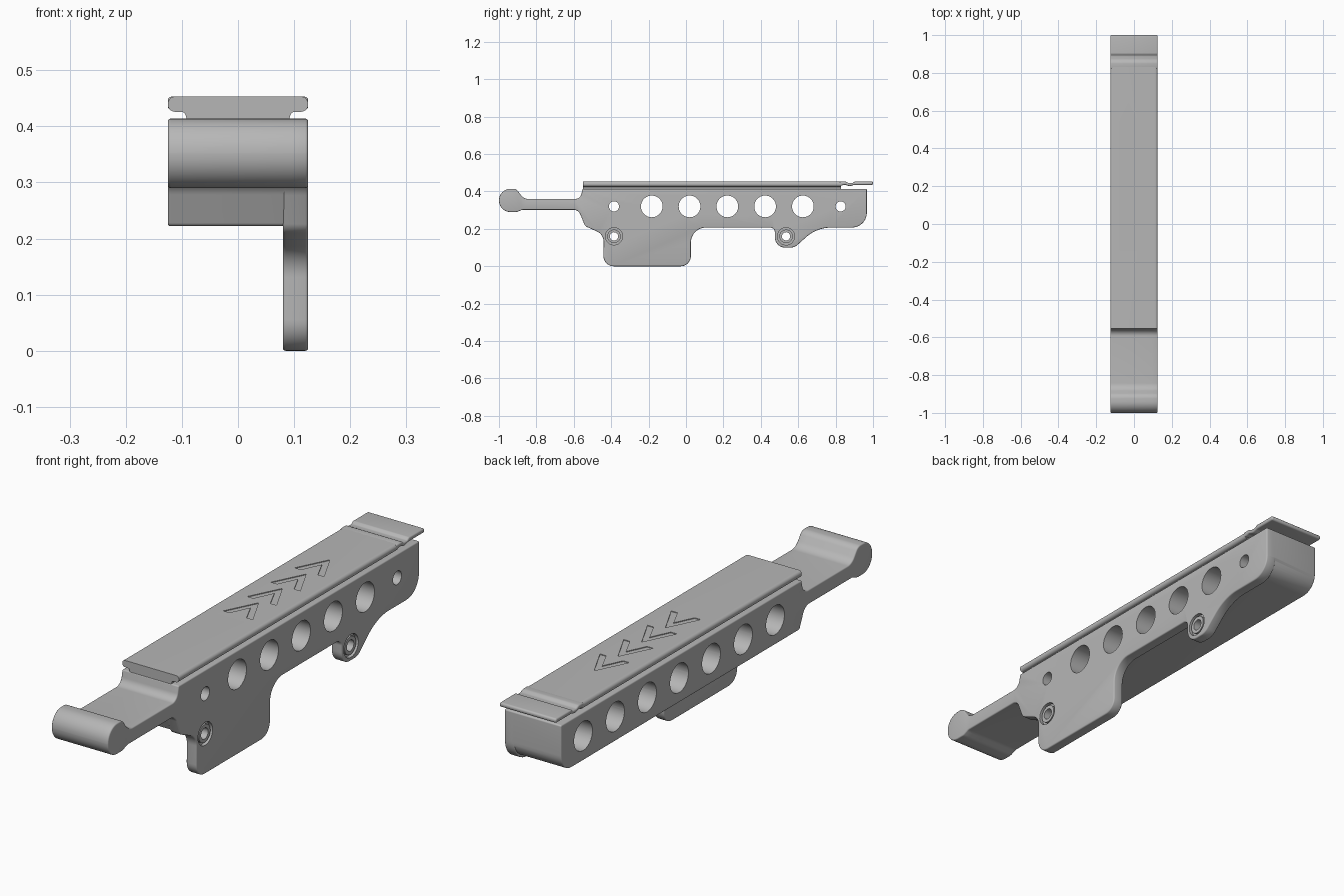
import bpy, bmesh, math
from mathutils import Vector

if "Cube" in bpy.data.objects:
    bpy.data.objects.remove(bpy.data.objects["Cube"])

metal = bpy.data.materials.new("grey metal")
grey = (0.47, 0.47, 0.47, 1)
metal.diffuse_color = grey
metal.use_nodes = True
metal.node_tree.nodes["Principled BSDF"].inputs["Base Color"].default_value = grey


def rounded(points, steps=10):
    """Outline with each corner (a, b, radius) replaced by an arc."""
    out = []
    for i, (a, b, r) in enumerate(points):
        p = Vector((a, b))
        u = (Vector(points[i - 1][:2]) - p).normalized()
        v = (Vector(points[(i + 1) % len(points)][:2]) - p).normalized()
        half = u.angle(v) / 2
        if r == 0:
            out.append(p)
            continue
        centre = p + (u + v).normalized() * r / math.sin(half)
        start = p + u * r / math.tan(half) - centre
        end = p + v * r / math.tan(half) - centre
        turn = start.angle(end)
        for k in range(steps + 1):
            t = k / steps
            out.append(centre + (start * math.sin((1 - t) * turn)
                                 + end * math.sin(t * turn)) / math.sin(turn))
    return out


def prism(name, outline, axis, low, high):
    """Extrude a 2D outline along an axis between two limits."""
    place = {"x": lambda p, d: (d, p[0], p[1]),
             "y": lambda p, d: (p[0], d, p[1]),
             "z": lambda p, d: (p[0], p[1], d)}[axis]
    bm = bmesh.new()
    face = bm.faces.new([bm.verts.new(place(p, low)) for p in outline])
    new = bmesh.ops.extrude_face_region(bm, geom=[face])["geom"]
    shift = Vector(place((0, 0), high - low))
    bmesh.ops.translate(bm, vec=shift, verts=[g for g in new if isinstance(g, bmesh.types.BMVert)])
    bmesh.ops.recalc_face_normals(bm, faces=bm.faces)
    mesh = bpy.data.meshes.new(name)
    bm.to_mesh(mesh)
    bm.free()
    mesh.materials.append(metal)
    ob = bpy.data.objects.new(name, mesh)
    bpy.context.collection.objects.link(ob)
    return ob


def apply_all(ob):
    bpy.ops.object.select_all(action="DESELECT")
    bpy.context.view_layer.objects.active = ob
    ob.select_set(True)
    for m in list(ob.modifiers):
        bpy.ops.object.modifier_apply(modifier=m.name)


def bevel(ob, width):
    m = ob.modifiers.new("edge", "BEVEL")
    m.width, m.segments, m.limit_method = width, 3, "ANGLE"
    m.angle_limit = math.radians(50)
    apply_all(ob)


def combine(ob, other, operation):
    m = ob.modifiers.new("combine", "BOOLEAN")
    m.object, m.operation, m.solver = other, operation, "EXACT"
    apply_all(ob)
    bpy.data.objects.remove(other)


def circle(y, z, r, n=40):
    return [(y + r * math.cos(math.tau * k / n), z + r * math.sin(math.tau * k / n))
            for k in range(n)]


def smooth(ob):
    apply_all(ob)
    bpy.ops.object.shade_smooth_by_angle(angle=math.radians(35))


# Shared upper outline: back edge, top, handle with rounded knob, front throat
upper = [(0.967, 0.414, 0.006), (-0.553, 0.414, 0.006), (-0.565, 0.36, 0.035),
         (-0.868, 0.36, 0.05), (-0.907, 0.414, 0.035), (-1.0, 0.414, 0.061),
         (-1.0, 0.29, 0.061), (-0.905, 0.29, 0.04), (-0.875, 0.302, 0.04),
         (-0.575, 0.302, 0.04)]

# Full-width body
body = prism("body", rounded(upper + [(-0.54, 0.222, 0.01), (0.967, 0.222, 0.07)]),
             "x", -0.125, 0.1)
bevel(body, 0.005)

# Side plate with the lower lug and the bolt boss
lower = [(-0.54, 0.215, 0.03), (-0.44, 0.17, 0.06), (-0.442, 0, 0.055),
         (0.026, 0, 0.055), (0.026, 0.207, 0.08), (0.475, 0.207, 0.025),
         (0.475, 0.1, 0.055), (0.58, 0.1, 0.06), (0.70, 0.207, 0.2),
         (0.967, 0.207, 0.08)]
plate = prism("side_plate", rounded(upper + lower), "x", 0.08, 0.125)
bevel(plate, 0.005)
combine(body, plate, "UNION")

# Lightening holes; the end ones are counterbored from the right side only
for i in range(7):
    y = -0.385 + 0.202 * i
    ends = i in (0, 6)
    combine(body, prism("hole_cutter", circle(y, 0.32, 0.058), "x", -0.2,
                        0.085 if ends else 0.2), "DIFFERENCE")
    if ends:
        combine(body, prism("hole_cutter", circle(y, 0.32, 0.027), "x", 0, 0.2), "DIFFERENCE")

# Bolt holes with recessed sleeves
for name, y in (("front", -0.385), ("back", 0.535)):
    combine(body, prism("bolt_cutter", circle(y, 0.16, 0.046), "x", 0.11, 0.2), "DIFFERENCE")
    combine(body, prism("bolt_cutter", circle(y, 0.16, 0.025), "x", 0, 0.2), "DIFFERENCE")
    sleeve = prism(name + "_bolt_sleeve", circle(y, 0.16, 0.036), "x", 0.09, 0.122)
    combine(sleeve, prism("bolt_cutter", circle(y, 0.16, 0.022), "x", 0, 0.2), "DIFFERENCE")
    smooth(sleeve)
smooth(body)

# Top rail: rounded cap on a narrower neck
half = [(0.09, 0.408, 0), (0.095, 0.426, 0.009), (0.125, 0.426, 0.0125), (0.125, 0.453, 0.0125)]
section = half + [(-x, z, r) for x, z, r in reversed(half)]
rail = prism("top_rail", rounded(section), "y", -0.552, 0.83)

# Engraved chevrons on the rail
for i in range(4):
    y = 0.15 * i
    chevron = [(0, y + 0.13), (0.065, y), (0.038, y), (0, y + 0.08),
               (-0.038, y), (-0.065, y)]
    combine(rail, prism("chevron_cutter", chevron, "z", 0.45, 0.46), "DIFFERENCE")
smooth(rail)

# Springy release tongue with a shallow thumb groove
tongue = prism("release_tongue", rounded(
    [(0.822, 0.453, 0), (0.855, 0.453, 0.02), (0.87, 0.445, 0.02), (0.89, 0.445, 0.012),
     (0.902, 0.453, 0.012), (1.0, 0.453, 0.008), (1.0, 0.435, 0.008), (0.9, 0.435, 0.03),
     (0.875, 0.428, 0.03), (0.85, 0.436, 0.02), (0.822, 0.43, 0)], 5), "x", -0.125, 0.125)
bevel(tongue, 0.006)
smooth(tongue)
